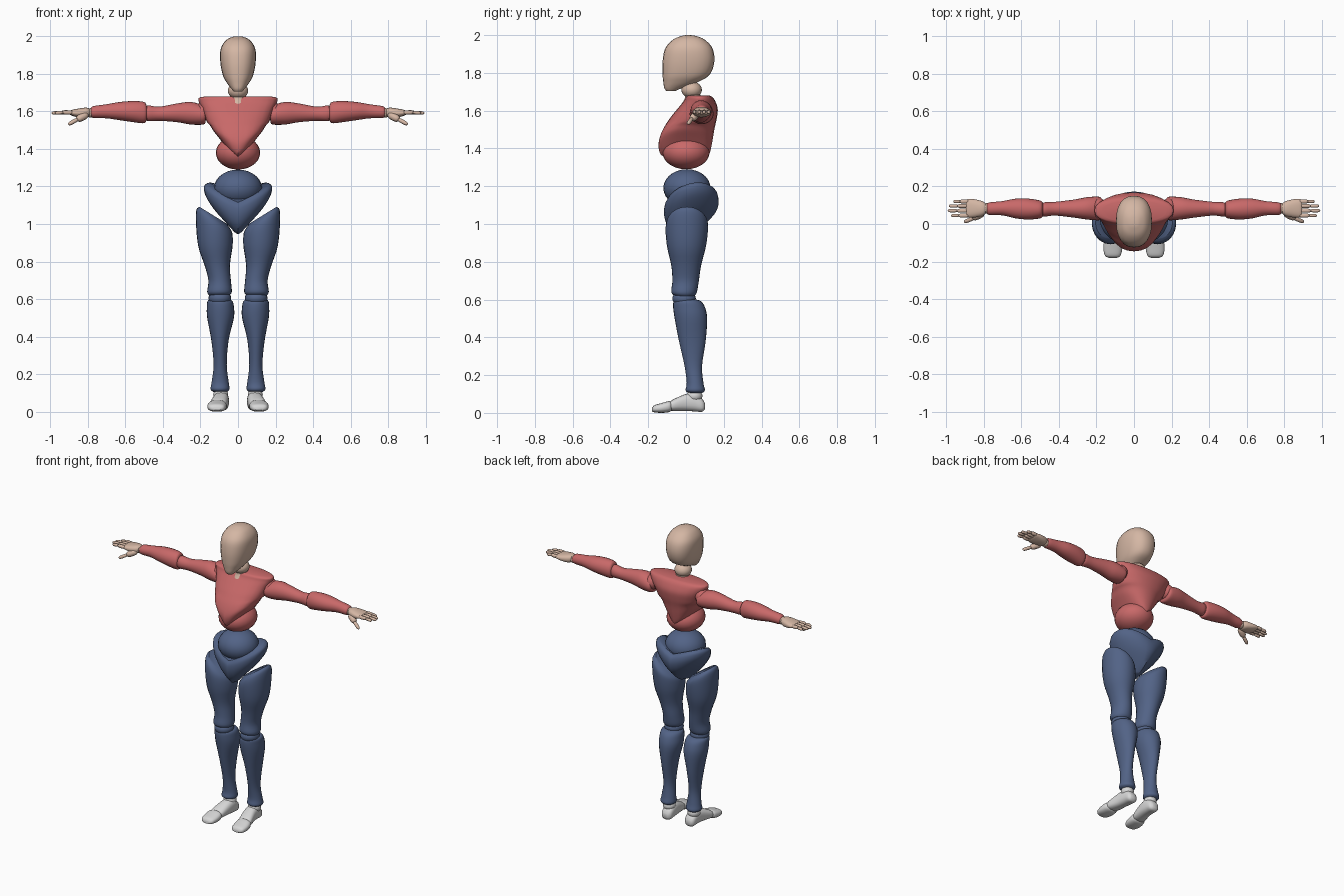
import bpy, bmesh, math
from mathutils import Vector

cube = bpy.data.objects.get("Cube")
if cube:
    bpy.data.objects.remove(cube, do_unlink=True)


def material(name, colour):
    mat = bpy.data.materials.new(name)
    mat.use_nodes = True
    mat.diffuse_color = (*colour, 1)
    mat.node_tree.nodes["Principled BSDF"].inputs["Base Color"].default_value = (*colour, 1)
    return mat


SKIN = material("skin beige", (.66, .47, .37))
SHIRT = material("shirt red", (.58, .14, .14))
TROUSERS = material("trouser blue", (.085, .125, .24))
SHOES = material("shoe grey", (.68, .68, .68))


def finish(name, bm, mat):
    bmesh.ops.recalc_face_normals(bm, faces=bm.faces)
    mesh = bpy.data.meshes.new(name)
    bm.to_mesh(mesh)
    bm.free()
    mesh.materials.append(mat)
    obj = bpy.data.objects.new(name, mesh)
    bpy.context.collection.objects.link(obj)
    bpy.ops.object.select_all(action="DESELECT")
    obj.select_set(True)
    bpy.context.view_layer.objects.active = obj
    bpy.ops.object.shade_smooth_by_angle(angle=math.radians(42))
    return obj


def smooth_rows(rows, steps=4):
    """Catmull-Rom interpolation between cross-sections."""
    out = []
    for i in range(len(rows) - 1):
        quad = [rows[max(i - 1, 0)], rows[i], rows[i + 1], rows[min(i + 2, len(rows) - 1)]]
        for k in range(steps):
            t = k / steps
            out.append([b + t * (c - a) / 2 + t * t * (a - 2.5 * b + 2 * c - d / 2)
                        + t ** 3 * (3 * (b - c) + d - a) / 2 for a, b, c, d in zip(*quad)])
    return out + [list(rows[-1])]


def loft(name, mat, rows, axis="z", power=1, side=1, bend=None, sides=24):
    """Skin over cross-sections: position along the axis, then low/high of the other two axes."""
    order = {"x": (2, 0, 1), "y": (0, 2, 1), "z": (0, 1, 2)}[axis]
    bm = bmesh.new()
    rings = []
    for t, a0, a1, b0, b1 in smooth_rows(rows):
        ring = []
        for k in range(sides):
            angle = math.tau * k / sides
            c, s = (math.copysign(abs(f) ** power, f) for f in (math.cos(angle), math.sin(angle)))
            local = ((a0 + a1 + (a1 - a0) * c) / 2, (b0 + b1 + (b1 - b0) * s) / 2, t)
            p = Vector([local[i] for i in order])
            if bend:
                p.z += bend(p)
            p.x *= side
            ring.append(bm.verts.new(p))
        rings.append(ring)
    for low, high in zip(rings, rings[1:]):
        for k in range(sides):
            n = (k + 1) % sides
            bm.faces.new((low[k], low[n], high[n], high[k]))
    bm.faces.new(rings[0])
    bm.faces.new(rings[-1])
    return finish(name, bm, mat)


def ball(name, mat, centre, radii, side=1):
    bm = bmesh.new()
    bmesh.ops.create_uvsphere(bm, u_segments=24, v_segments=14, radius=1)
    for v in bm.verts:
        v.co = Vector([c + r * f for c, r, f in zip(centre, radii, v.co)])
        v.co.x *= side
    return finish(name, bm, mat)


def bone(name, mat, start, end, radius, side=1):
    """Stretched ball between two points, for finger joints."""
    bm = bmesh.new()
    bmesh.ops.create_uvsphere(bm, u_segments=10, v_segments=8, radius=1)
    a, b = Vector(start), Vector(end)
    turn = (b - a).to_track_quat("Z", "Y")
    for v in bm.verts:
        flat = max(0, 1 - v.co.z ** 4) ** .5 / max(.01, (1 - min(1, v.co.z ** 2)) ** .5)
        p = Vector((v.co.x * radius * flat, v.co.y * radius * flat, v.co.z * (b - a).length / 2))
        v.co = (a + b) / 2 + turn @ p
        v.co.x *= side
    return finish(name, bm, mat)


def ramp(value, start, end):
    return min(1, max(0, (value - start) / (end - start)))


# Head and neck
loft("head", SKIN, [
    (1.705, -.022, .022, -.105, -.055), (1.72, -.035, .035, -.115, -.02),
    (1.75, -.058, .058, -.12, .06), (1.79, -.08, .08, -.124, .125),
    (1.86, -.094, .094, -.124, .15), (1.93, -.093, .093, -.11, .14),
    (1.975, -.068, .068, -.07, .1), (1.995, -.035, .035, -.025, .055),
    (2, -.01, .01, 0, .02)], power=.85)
ball("neck_joint", SKIN, (0, .03, 1.71), (.054, .054, .045))
loft("neck", SKIN, [(1.64, -.06, .06, -.02, .1), (1.67, -.045, .045, -.005, .08),
                    (1.7, -.042, .042, -.01, .07)])

# Torso: the lower edge rises towards the flanks
loft("chest", SHIRT, [
    (1.355, -.05, .05, -.115, .1), (1.375, -.085, .085, -.138, .125),
    (1.43, -.128, .128, -.145, .138), (1.5, -.15, .15, -.122, .15),
    (1.56, -.172, .172, -.085, .163), (1.61, -.19, .19, -.045, .168),
    (1.65, -.208, .208, -.012, .155), (1.672, -.208, .208, 0, .14),
    (1.68, -.17, .17, .01, .125)],
    power=.9, bend=lambda p: .75 * abs(p.x) * ramp(p.z, 1.54, 1.37))
ball("belly", SHIRT, (0, 0, 1.38), (.118, .125, .09))

# Waist and V-shaped pelvis
ball("waist", TROUSERS, (0, .005, 1.19), (.128, .125, .1))
loft("pelvis", TROUSERS, [
    (.955, -.025, .025, -.04, .05), (.975, -.055, .055, -.07, .1),
    (1.02, -.125, .125, -.1, .155), (1.07, -.172, .172, -.115, .173),
    (1.115, -.182, .182, -.115, .165), (1.14, -.165, .165, -.1, .14)],
    bend=lambda p: .42 * abs(p.x) + .25 * p.y)

for label, side in (("left", 1), ("right", -1)):
    # Leg
    loft(label + "_thigh", TROUSERS, [
        (.62, .045, .155, -.06, .045), (.64, .033, .164, -.078, .058),
        (.7, .038, .158, -.072, .068), (.78, .043, .178, -.078, .08),
        (.88, .03, .213, -.1, .105), (.97, .028, .224, -.108, .116),
        (1.02, .035, .222, -.1, .112), (1.045, .06, .205, -.075, .085)],
        side=side, bend=lambda p: .62 * (p.x - .13) * ramp(p.z, .85, 1.03))
    ball(label + "_knee", TROUSERS, (.097, -.01, .605), (.06, .062, .045), side)
    loft(label + "_shin", TROUSERS, [
        (.105, .06, .13, .015, .085), (.12, .046, .146, -.002, .1),
        (.16, .05, .14, .004, .092), (.25, .06, .13, -.008, .085),
        (.38, .05, .142, -.037, .104), (.5, .022, .164, -.06, .112),
        (.56, .022, .166, -.068, .1), (.59, .03, .162, -.065, .08),
        (.6, .05, .145, -.045, .055)], side=side)
    # Foot, turned slightly outwards
    ball(label + "_ankle", SHOES, (.092, .045, .09), (.04, .042, .035), side)
    loft(label + "_foot", SHOES, [
        (-.085, .065, .15, .012, .06), (-.06, .058, .148, .01, .075),
        (0, .05, .134, .01, .1), (.045, .048, .128, .008, .102),
        (.085, .052, .122, .006, .075), (.1, .07, .108, .02, .05)],
        axis="y", power=.8, side=side)
    loft(label + "_toe", SHOES, [
        (-.18, .09, .135, .008, .025), (-.168, .072, .155, .003, .04),
        (-.13, .062, .163, 0, .052), (-.09, .062, .158, .004, .062),
        (-.075, .075, .145, .015, .055)], axis="y", power=.8, side=side)

    # Arm
    ball(label + "_shoulder", SHIRT, (.185, .082, 1.6), (.045, .055, .05), side)
    loft(label + "_upper_arm", SHIRT, [
        (.172, .035, .13, 1.545, 1.615), (.185, .02, .145, 1.53, 1.632),
        (.25, .024, .143, 1.53, 1.65), (.32, .034, .13, 1.542, 1.643),
        (.42, .045, .118, 1.55, 1.625), (.48, .04, .115, 1.548, 1.632),
        (.49, .055, .1, 1.565, 1.615)], axis="x", side=side)
    ball(label + "_elbow", SHIRT, (.49, .077, 1.59), (.035, .037, .04), side)
    loft(label + "_forearm", SHIRT, [
        (.487, .04, .115, 1.555, 1.63), (.5, .03, .125, 1.537, 1.65),
        (.56, .024, .135, 1.543, 1.655), (.63, .03, .135, 1.553, 1.65),
        (.7, .046, .122, 1.563, 1.638), (.77, .048, .115, 1.565, 1.628),
        (.785, .06, .105, 1.575, 1.615)], axis="x", side=side)

    # Hand
    ball(label + "_wrist", SKIN, (.785, .083, 1.592), (.028, .028, .025), side)
    loft(label + "_palm", SKIN, [
        (.79, .055, .11, 1.575, 1.615), (.81, .042, .122, 1.565, 1.62),
        (.85, .035, .132, 1.568, 1.615), (.885, .036, .133, 1.577, 1.608),
        (.895, .045, .125, 1.582, 1.602)], axis="x", power=.85, side=side)
    for name, y, tip in (("index", .045, .975), ("middle", .071, .993),
                         ("ring", .096, .987), ("little", .12, .962)):
        middle = (.885 + tip) / 2
        bone(f"{label}_{name}_base", SKIN, (.878, y, 1.594), (middle + .006, y, 1.595), .0115, side)
        bone(f"{label}_{name}_tip", SKIN, (middle, y, 1.595), (tip, y, 1.591), .0095, side)
    bone(label + "_thumb_root", SKIN, (.8, .06, 1.585), (.86, .03, 1.555), .02, side)
    bone(label + "_thumb_tip", SKIN, (.85, .033, 1.56), (.905, .01, 1.53), .011, side)
